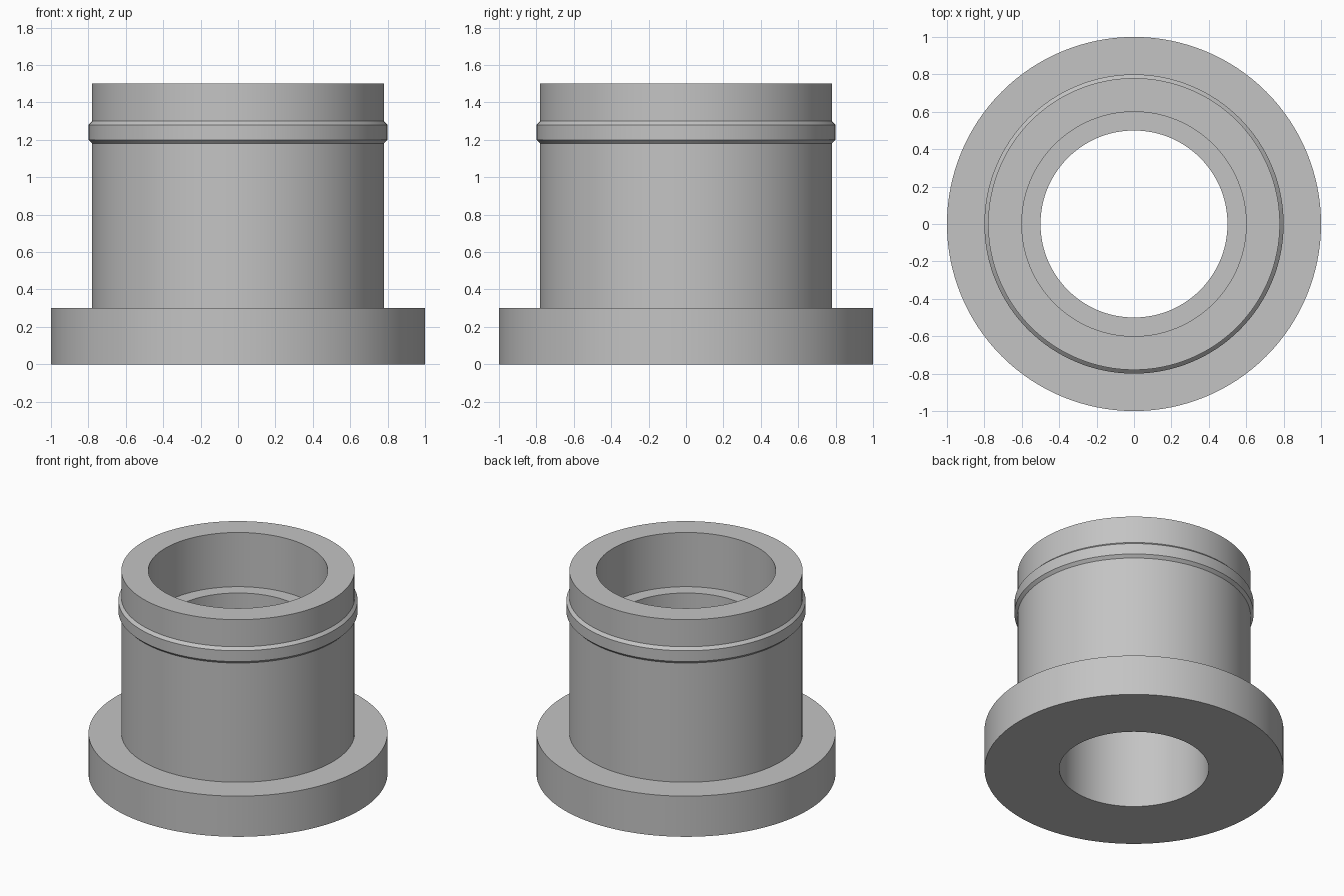
import bpy
import bmesh
from math import radians, tau

SEGMENTS = 128

cube = bpy.data.objects.get("Cube")
if cube:
    bpy.data.objects.remove(cube, do_unlink=True)

# Single plain grey material
grey = bpy.data.materials.new("plain grey")
grey.use_nodes = True
color = (0.55, 0.55, 0.55, 1)
grey.diffuse_color = color
grey.node_tree.nodes["Principled BSDF"].inputs["Base Color"].default_value = color


def lathe(name, profile):
    """Revolve a closed (radius, height) profile around the z axis."""
    bm = bmesh.new()
    verts = [bm.verts.new((r, 0, z)) for r, z in profile]
    edges = [bm.edges.new((v, verts[i - 1])) for i, v in enumerate(verts)]
    bmesh.ops.spin(bm, geom=verts + edges, cent=(0, 0, 0), axis=(0, 0, 1),
                   angle=tau, steps=SEGMENTS, use_merge=True)
    bmesh.ops.remove_doubles(bm, verts=bm.verts, dist=0.0001)
    bmesh.ops.recalc_face_normals(bm, faces=bm.faces)
    mesh = bpy.data.meshes.new(name)
    bm.to_mesh(mesh)
    bm.free()
    mesh.materials.append(grey)
    obj = bpy.data.objects.new(name, mesh)
    bpy.context.collection.objects.link(obj)
    bpy.ops.object.select_all(action="DESELECT")
    obj.select_set(True)
    bpy.context.view_layer.objects.active = obj
    bpy.ops.object.shade_smooth_by_angle(angle=radians(30))
    return obj


# Wide base flange, neck, chamfered bead, and stepped bore in one closed section
lathe("flanged_bushing", [
    # flange
    (0.5, 0), (1, 0), (1, 0.3), (0.78, 0.3),
    # chamfered bead around the neck
    (0.78, 1.18), (0.8, 1.2), (0.8, 1.28), (0.78, 1.3),
    # rim and counterbore ledge
    (0.78, 1.5), (0.6, 1.5), (0.6, 1.1), (0.5, 1.1),
])
